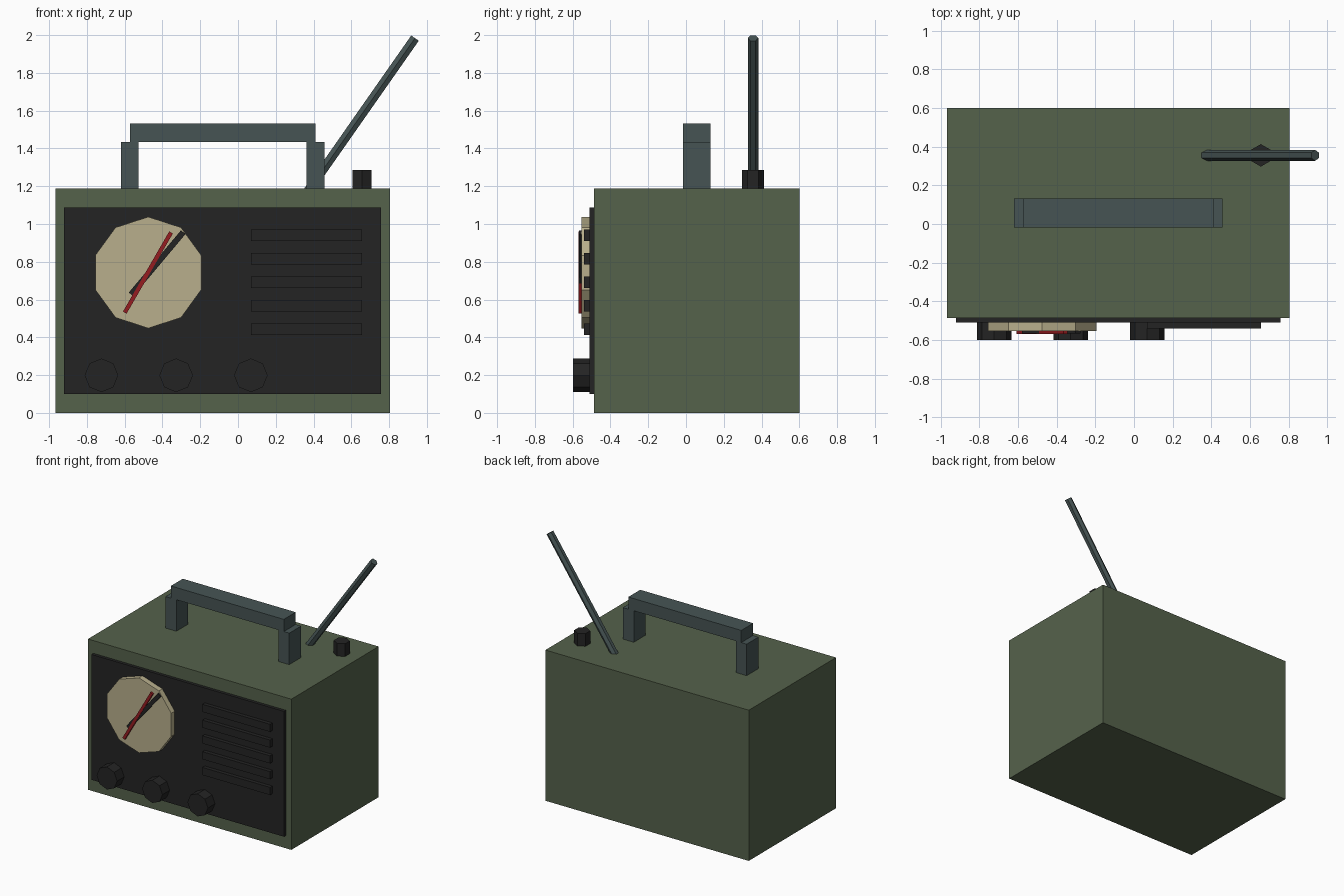
import bpy, math
from mathutils import Matrix, Vector

if "Cube" in bpy.data.objects:
    bpy.data.objects.remove(bpy.data.objects["Cube"])


def material(name, rgb):
    # sRGB 0-255 to linear
    lin = [(c / 255 / 12.92) if c / 255 <= 0.04045 else ((c / 255 + 0.055) / 1.055) ** 2.4 for c in rgb]
    m = bpy.data.materials.new(name)
    m.diffuse_color = (*lin, 1)
    m.use_nodes = True
    m.node_tree.nodes["Principled BSDF"].inputs["Base Color"].default_value = m.diffuse_color
    return m


OLIVE = material("olive green", (85, 98, 75))
BLACK = material("soft black", (36, 36, 36))
CREAM = material("dial cream", (184, 175, 140))
STEEL = material("blue grey", (70, 84, 84))
RED = material("needle red", (150, 28, 32))


def finish(name, mat):
    ob = bpy.context.object
    ob.name = name
    ob.data.materials.append(mat)
    return ob


def box(name, mat, x, y, z, tilt=0):
    """Box from (min, max) ranges, optionally turned about its own y axis."""
    bpy.ops.mesh.primitive_cube_add(size=1)
    ob = finish(name, mat)
    size = [b - a for a, b in (x, y, z)]
    centre = Vector([(a + b) / 2 for a, b in (x, y, z)])
    ob.data.transform(Matrix.Translation(centre) @ Matrix.Rotation(tilt, 4, 'Y')
                      @ Matrix.Diagonal((*size, 1)))
    return ob


def prism(name, mat, start, end, radius, sides, spin=0):
    """Flat-sided cylinder between two points."""
    a, b = Vector(start), Vector(end)
    axis = b - a
    bpy.ops.mesh.primitive_cylinder_add(vertices=sides, radius=radius, depth=axis.length)
    ob = finish(name, mat)
    if abs(axis.y) > 1e-6:
        turn = Matrix.Rotation(math.pi / 2, 4, 'X')
    else:
        turn = Matrix.Rotation(math.atan2(axis.x, axis.z), 4, 'Y')
    ob.data.transform(Matrix.Translation((a + b) / 2) @ turn @ Matrix.Rotation(spin, 4, 'Z'))
    return ob


MID_X, MID_Y, TOP = -0.081, 0.057, 1.187

# Case and front plate
box("case", OLIVE, (-0.967, 0.805), (-0.486, 0.60), (0, TOP))
box("front_plate", BLACK, (-0.92, 0.758), (-0.51, -0.48), (0.10, 1.087))

# Tuning dial with two needles
prism("dial", CREAM, (-0.475, -0.50, 0.743), (-0.475, -0.554, 0.743), 0.295, 10)
for name, mat, cx, cz, length, width, front, lean in (
        ("black_needle", BLACK, -0.428, 0.792, 0.43, 0.031, -0.566, 40),
        ("red_needle", RED, -0.477, 0.743, 0.49, 0.022, -0.57, 30)):
    box(name, mat, (cx - width / 2, cx + width / 2), (front, -0.55),
        (cz - length / 2, cz + length / 2), math.radians(lean))

# Speaker slats
for i in range(5):
    z = 0.443 + i * 0.1243
    box(f"speaker_slat_{i + 1}", BLACK, (0.068, 0.657), (-0.54, -0.50), (z - 0.03, z + 0.03))

# Control knobs
for i in range(3):
    x = -0.723 + i * 0.3955
    prism(f"control_knob_{i + 1}", BLACK, (x, -0.50, 0.199), (x, -0.599, 0.199), 0.089, 8)

# Carrying handle
DEPTH = (MID_Y - 0.074, MID_Y + 0.074)
for name, side in (("left", -1), ("right", 1)):
    x = MID_X + side * 0.492
    box(f"{name}_handle_post", STEEL, (x - 0.0475, x + 0.0475), DEPTH, (TOP - 0.01, 1.435))
box("handle_grip", STEEL, (MID_X - 0.492, MID_X + 0.492), DEPTH, (1.435, 1.531))

# Antenna and top knob
prism("antenna", STEEL, (0.364, 0.355, 1.165), (0.937, 0.355, 1.984), 0.028, 6)
prism("top_knob", BLACK, (0.656, 0.355, TOP - 0.01), (0.656, 0.355, 1.287), 0.058, 6)
